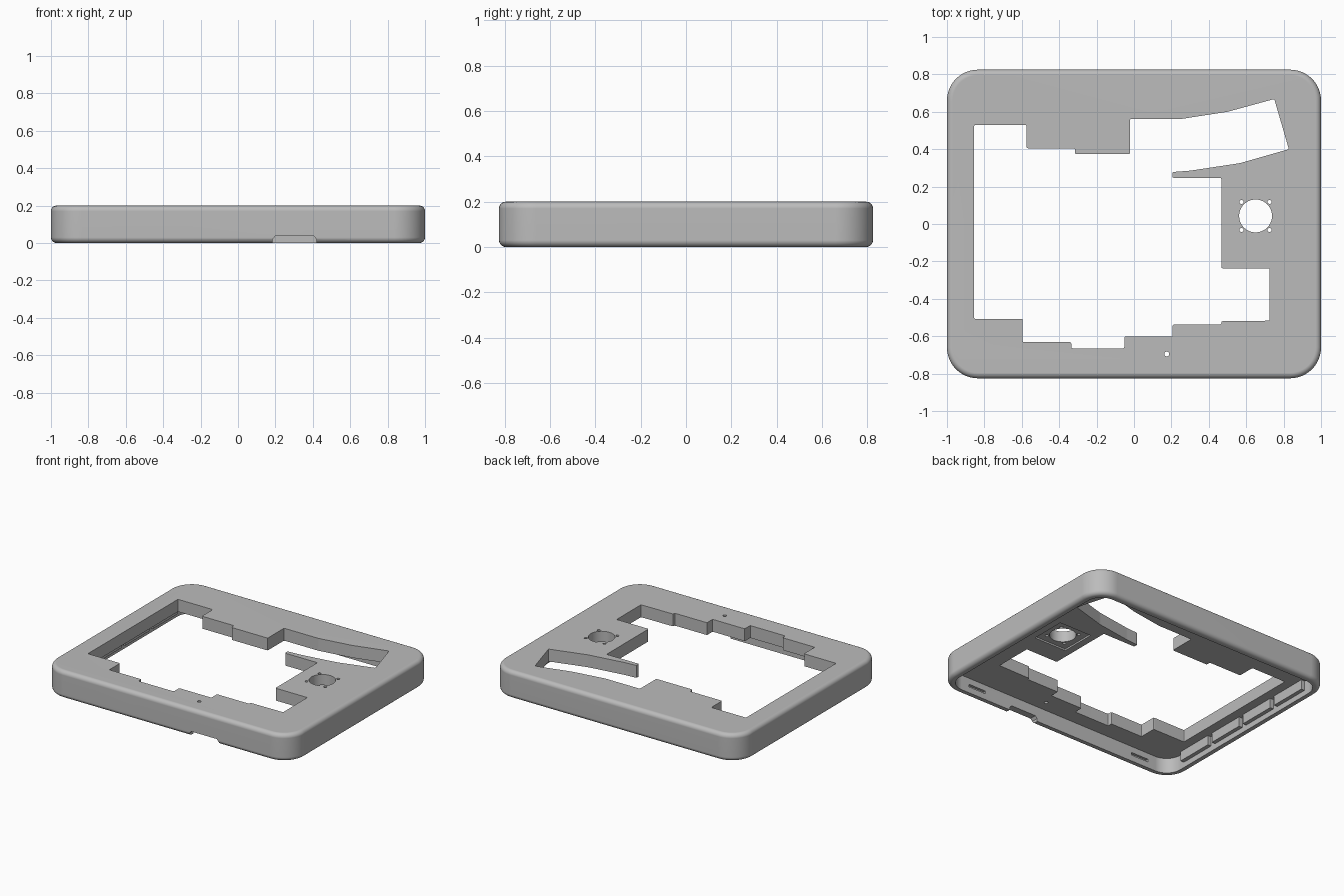
import bpy
import bmesh
import math

if "Cube" in bpy.data.objects:
    bpy.data.objects.remove(bpy.data.objects["Cube"], do_unlink=True)

grey = bpy.data.materials.new("matte_grey")
grey.use_nodes = True
colour = (0.5, 0.5, 0.5, 1)
grey.diffuse_color = colour
grey.node_tree.nodes["Principled BSDF"].inputs["Base Color"].default_value = colour


def prism(name, points, z0, z1, corner=0, steps=2, fillet=0):
    """Upright prism with rounded corners and optional filleted rims."""
    bm = bmesh.new()
    bm.faces.new([bm.verts.new((x, y, z0)) for x, y in points])
    if corner:
        bmesh.ops.bevel(bm, geom=bm.verts[:], offset=corner, segments=steps,
                        profile=0.5, affect='VERTICES', clamp_overlap=True)
    top = bmesh.ops.extrude_face_region(bm, geom=bm.faces[:])["geom"]
    for v in top:
        if isinstance(v, bmesh.types.BMVert):
            v.co.z = z1
    bmesh.ops.recalc_face_normals(bm, faces=bm.faces[:])
    if fillet:
        rims = [e for e in bm.edges if abs(e.verts[0].co.z - e.verts[1].co.z) < 1e-5]
        bmesh.ops.bevel(bm, geom=rims, offset=fillet, segments=5,
                        profile=0.5, affect='EDGES')
    mesh = bpy.data.meshes.new(name)
    bm.to_mesh(mesh)
    bm.free()
    mesh.materials.append(grey)
    obj = bpy.data.objects.new(name, mesh)
    bpy.context.collection.objects.link(obj)
    return obj


def rect(cx, cy, hx, hy):
    return [(cx - hx, cy - hy), (cx + hx, cy - hy), (cx + hx, cy + hy), (cx - hx, cy + hy)]


def disc(cx, cy, r, n):
    return [(cx + r * math.cos(math.tau * i / n), cy + r * math.sin(math.tau * i / n))
            for i in range(n)]


# Outer body
PLATE = 0.11
shell = prism("case_shell", rect(0, 0, 1, 0.825), 0, 0.2, 0.165, 12, 0.03)

# Hollow underside
cutters = [prism("cavity_cutter", rect(0, 0, 0.95, 0.775), -0.1, PLATE, 0.115, 12)]

# Stepped main opening
opening = [
    (-.855, .53), (-.575, .53), (-.575, .405), (-.315, .405), (-.315, .373),
    (-.022, .373), (-.022, .562), (.255, .562), (.5, .6), (.75, .668),
    (.828, .4), (.565, .325), (.3, .285), (.205, .278), (.205, .247),
    (.467, .247), (.467, -.237), (.725, -.237), (.725, -.517), (.467, -.52),
    (.467, -.537), (.207, -.537), (.207, -.602), (-.052, -.602), (-.052, -.665),
    (-.335, -.665), (-.335, -.632), (-.595, -.632), (-.595, -.507), (-.855, -.507)]
cutters.append(prism("opening_cutter", opening, 0.05, 0.3, 0.007))

# Round control hole, its screw holes and shallow seat
KX, KY = 0.65, 0.043
cutters.append(prism("seat_cutter", rect(KX, KY, 0.13, 0.13), 0.09, PLATE + 0.012))
cutters.append(prism("control_cutter", disc(KX, KY, 0.088, 40), 0.05, 0.3))
for sx in (-1, 1):
    for sy in (-1, 1):
        cutters.append(prism("screw_cutter",
                             disc(KX + sx * 0.075, KY + sy * 0.075, 0.011, 14), 0.05, 0.3))
cutters.append(prism("pin_cutter", disc(0.175, -0.695, 0.013, 14), 0.05, 0.3))

# Cable notch in the front wall
notch = prism("notch_cutter", [(.185, -.05), (.42, -.05), (.42, .02), (.405, .037),
                               (.2, .037), (.185, .02)], -0.76, -0.9)
for v in notch.data.vertices:
    x, z, y = v.co
    v.co = (x, y, z)
bm = bmesh.new()
bm.from_mesh(notch.data)
bmesh.ops.recalc_face_normals(bm, faces=bm.faces[:])
bm.to_mesh(notch.data)
bm.free()
cutters.append(notch)

# Clip slots inside the front and back walls
for sx in (-1, 1):
    for sy in (-1, 1):
        cutters.append(prism("slot_cutter", rect(sx * 0.7, sy * 0.775, 0.07, 0.018),
                             0.045, 0.065))

# Cut everything out and bake the result
for c in cutters:
    c.hide_render = True
    mod = shell.modifiers.new(c.name, 'BOOLEAN')
    mod.operation = 'DIFFERENCE'
    mod.solver = 'EXACT'
    mod.object = c
bpy.context.view_layer.update()
graph = bpy.context.evaluated_depsgraph_get()
baked = bpy.data.meshes.new_from_object(shell.evaluated_get(graph))
shell.modifiers.clear()
shell.data = baked
for c in cutters:
    bpy.data.objects.remove(c, do_unlink=True)

# Stiffening ribs along the inner side walls
for side, sx in (("right", -1), ("left", 1)):
    for i in range(4):
        prism(f"{side}_inner_rib_{i + 1}",
              rect(sx * 0.94, -0.48 + i * 0.32, 0.018, 0.14), 0.04, PLATE + 0.005)

# Smooth fillets, crisp edges
bpy.ops.object.select_all(action='DESELECT')
shell.select_set(True)
bpy.context.view_layer.objects.active = shell
bpy.ops.object.shade_smooth_by_angle(angle=math.radians(32))
weighted = shell.modifiers.new("even_normals", 'WEIGHTED_NORMAL')
weighted.keep_sharp = True
